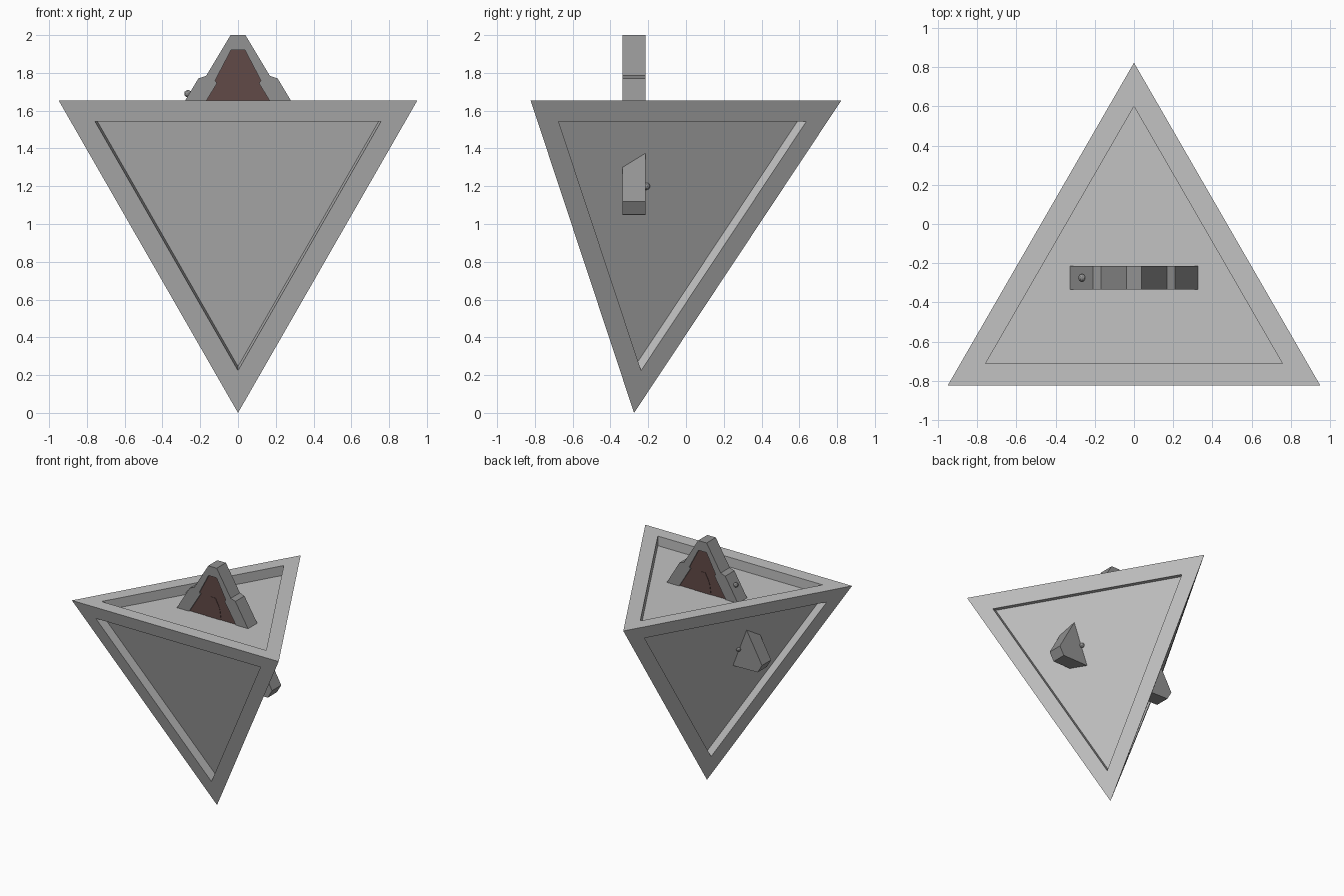
import bpy, bmesh, math
from mathutils import Vector

if "Cube" in bpy.data.objects:
    bpy.data.objects.remove(bpy.data.objects["Cube"])


def material(name, rgb):
    m = bpy.data.materials.new(name)
    m.use_nodes = True
    m.diffuse_color = (*rgb, 1)
    m.node_tree.nodes["Principled BSDF"].inputs["Base Color"].default_value = (*rgb, 1)
    return m


light_grey = material("light grey", (0.54, 0.54, 0.54))
mid_grey = material("mid grey", (0.29, 0.29, 0.29))
dark_red = material("dark red brown", (0.12, 0.067, 0.063))

CENTRE_Y = -0.275


def finish(bm, name, mat):
    bmesh.ops.recalc_face_normals(bm, faces=bm.faces)
    mesh = bpy.data.meshes.new(name)
    bm.to_mesh(mesh)
    bm.free()
    mesh.materials.append(mat)
    obj = bpy.data.objects.new(name, mesh)
    bpy.context.collection.objects.link(obj)
    return obj


def mirrored(half):
    """Right half of an outline, bottom to top, completed on the left."""
    return half + [(-x, z) for x, z in reversed(half)]


def prism(name, outline, thickness, mat):
    """Outline in x and z, extruded evenly along y."""
    bm = bmesh.new()
    face = bm.faces.new([bm.verts.new((x, -thickness / 2, z)) for x, z in outline])
    moved = bmesh.ops.extrude_face_region(bm, geom=[face])["geom"]
    bmesh.ops.translate(bm, vec=(0, thickness, 0),
                        verts=[v for v in moved if isinstance(v, bmesh.types.BMVert)])
    return finish(bm, name, mat)


def rivet(name, location):
    bm = bmesh.new()
    bmesh.ops.create_icosphere(bm, subdivisions=2, radius=0.02)
    obj = finish(bm, name, mid_grey)
    obj.location = location
    return obj


# Inverted pyramid with a sunken triangular panel on every face
corners = [Vector(c) for c in ((-0.95, -0.823, 1.655), (0.95, -0.823, 1.655),
                               (0, 0.823, 1.655), (0, CENTRE_Y, 0))]
middle = sum(corners, Vector()) / 4
bm = bmesh.new()
outer = [bm.verts.new(c) for c in corners]
for skip in range(4):
    rim = [v for i, v in enumerate(outer) if i != skip]
    a, b, c = [v.co for v in rim]
    centroid = (a + b + c) / 3
    inward = (b - a).cross(c - a).normalized()
    if inward.dot(middle - centroid) < 0:
        inward.negate()
    depth = 0.08 if skip == 3 else 0.07
    lip = [bm.verts.new(centroid.lerp(v.co, 0.797)) for v in rim]
    floor = [bm.verts.new(v.co + inward * depth) for v in lip]
    for i in range(3):
        j = (i + 1) % 3
        bm.faces.new((rim[i], rim[j], lip[j], lip[i]))
        bm.faces.new((lip[i], lip[j], floor[j], floor[i]))
    bm.faces.new(floor)
finish(bm, "pyramid_body", light_grey)

# Stepped arch standing in the top panel, with its dark filling
outside = [(0.33, 1.57), (0.21, 1.77), (0.168, 1.785), (0.039, 2.0)]
inside = [(0.218, 1.57), (0.111, 1.745), (0.121, 1.76), (0.037, 1.92)]
arch_outline = mirrored(outside) + mirrored(inside)[::-1]
filling = mirrored(inside)
core = mirrored([(0.075, 1.57), (0.063, 1.655), (0.05, 1.69), (0.021, 1.745)])
for name, outline, thickness, mat in (("top_arch", arch_outline, 0.12, mid_grey),
                                      ("arch_filling", filling, 0.1, dark_red),
                                      ("arch_core", core, 0.106, dark_red)):
    prism(name, outline, thickness, mat).location.y = CENTRE_Y
rivet("arch_rivet", (-0.265, CENTRE_Y, 1.69))

# Matching wedges poking out of the two rear panels
wedge = mirrored([(0.22, 0.31), (0.039, 0.61)])
for side, sign in (("left", 1), ("right", -1)):
    obj = prism(side + "_wedge", wedge, 0.12, mid_grey)
    obj.location = (0, CENTRE_Y, 1.39)
    obj.rotation_euler.y = sign * math.radians(120)
    rivet(side + "_wedge_rivet", (sign * 0.335, CENTRE_Y + 0.065, 1.2))
